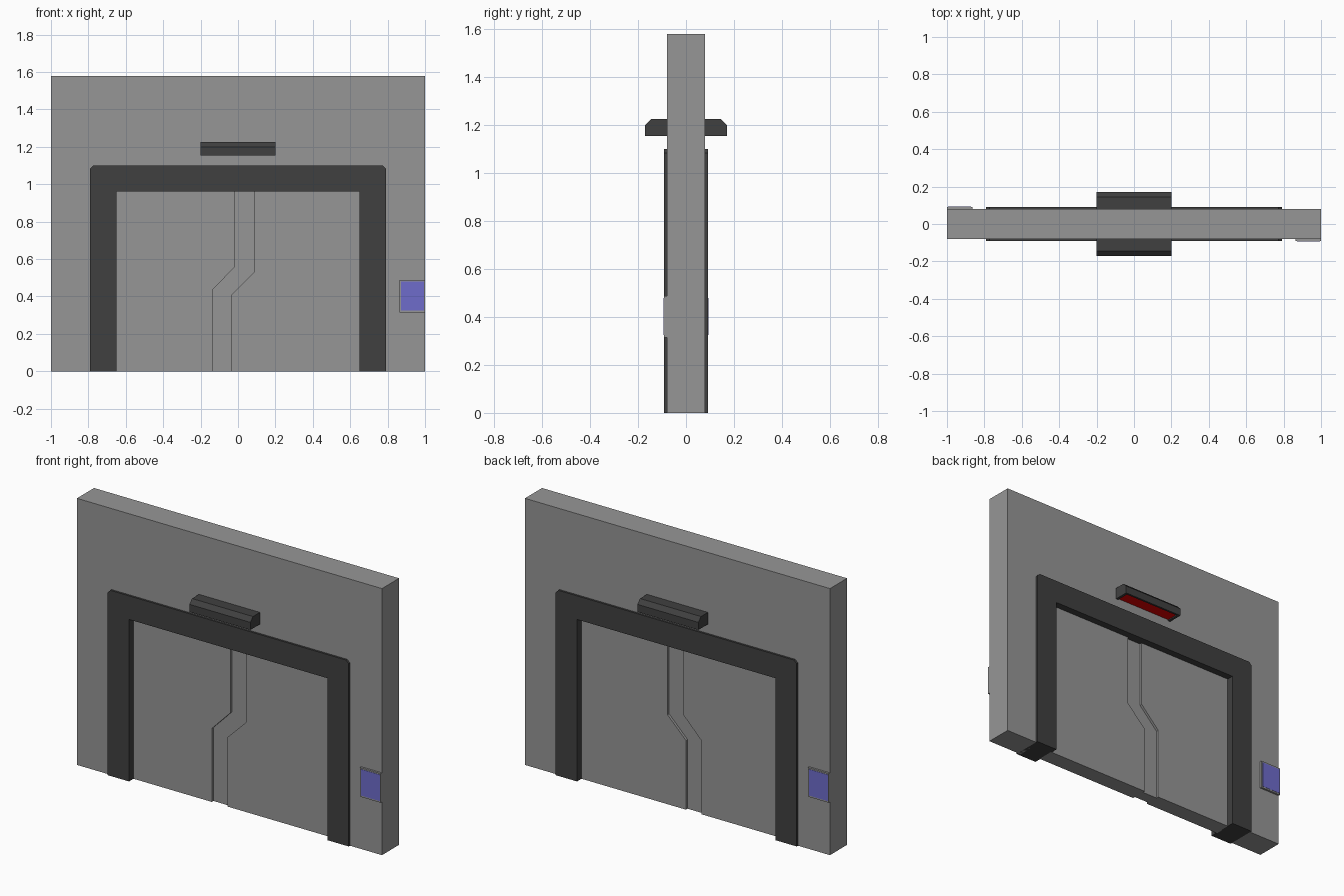
import bpy, bmesh, math
from mathutils import Matrix

if "Cube" in bpy.data.objects:
    bpy.data.objects.remove(bpy.data.objects["Cube"])


def material(name, rgb):
    m = bpy.data.materials.new(name)
    m.diffuse_color = (*rgb, 1.0)
    m.use_nodes = True
    m.node_tree.nodes["Principled BSDF"].inputs["Base Color"].default_value = m.diffuse_color
    return m


GREY = material("wall_grey", (0.305, 0.305, 0.305))
DARK = material("frame_dark", (0.051, 0.051, 0.051))
BLUE = material("screen_blue", (0.156, 0.15, 0.597))
RED = material("lamp_red", (0.8, 0.0, 0.0))


def extrude(name, points, axis, a, b, mat, turn=0.0):
    """Extrude a profile along y (points are x,z) or x (points are y,z)."""
    def place(p, t):
        return (p[0], t, p[1]) if axis == "y" else (t, p[0], p[1])
    bm = bmesh.new()
    lo = [bm.verts.new(place(p, a)) for p in points]
    hi = [bm.verts.new(place(p, b)) for p in points]
    n = len(points)
    bm.faces.new(lo)
    bm.faces.new(hi[::-1])
    for i in range(n):
        j = (i + 1) % n
        bm.faces.new((lo[i], hi[i], hi[j], lo[j]))
    bmesh.ops.recalc_face_normals(bm, faces=bm.faces)
    bm.transform(Matrix.Rotation(turn, 4, "Z"))
    mesh = bpy.data.meshes.new(name)
    bm.to_mesh(mesh)
    bm.free()
    mesh.materials.append(mat)
    ob = bpy.data.objects.new(name, mesh)
    bpy.context.collection.objects.link(ob)
    return ob


def rect(x0, x1, z0, z1):
    return [(x0, z0), (x1, z0), (x1, z1), (x0, z1)]


# wall with the doorway left open
extrude("wall", [(-1, 0), (-1, 1.58), (1, 1.58), (1, 0), (0.77, 0),
                 (0.77, 1.08), (-0.77, 1.08), (-0.77, 0)],
        "y", -0.08, 0.08, GREY)

# door frame with clipped top corners
extrude("door_frame", [(-0.79, 0), (-0.79, 1.083), (-0.773, 1.10), (0.773, 1.10),
                       (0.79, 1.083), (0.79, 0), (0.65, 0), (0.65, 0.96),
                       (-0.65, 0.96), (-0.65, 0)],
        "y", -0.092, 0.092, DARK)

# two door leaves with a sunken zigzag strip between them
left_edge = [(-0.137, 0), (-0.137, 0.435), (-0.015, 0.56), (-0.015, 0.965)]
right_edge = [(-0.035, 0), (-0.035, 0.41), (0.086, 0.53), (0.086, 0.965)]
extrude("door_leaf_left", left_edge + [(-0.655, 0.965), (-0.655, 0)],
        "y", -0.05, 0.05, GREY)
extrude("door_leaf_right", right_edge + [(0.655, 0.965), (0.655, 0)],
        "y", -0.05, 0.05, GREY)
extrude("door_centre_strip", left_edge + right_edge[::-1],
        "y", -0.035, 0.035, GREY)

# lamp and control panel on each face, turned half way round for the back
for side, turn in (("front", 0.0), ("back", math.pi)):
    # lamp housing, hollow underneath
    outer = [(-0.08, 1.225), (-0.145, 1.225), (-0.17, 1.20), (-0.17, 1.155)]
    inner = [(-0.158, 1.155), (-0.158, 1.195), (-0.14, 1.213), (-0.08, 1.213)]
    extrude(f"lamp_cover_{side}", outer + inner, "x", -0.19, 0.19, DARK, turn)
    for end, x0, x1 in (("left", -0.20, -0.185), ("right", 0.185, 0.20)):
        extrude(f"lamp_end_{end}_{side}", outer + [(-0.08, 1.155)],
                "x", x0, x1, DARK, turn)
    extrude(f"lamp_light_{side}", rect(-0.16, -0.08, 1.162, 1.17),
            "x", -0.187, 0.187, RED, turn)

    # control panel and its screen
    extrude(f"panel_base_{side}", rect(0.863, 1.0, 0.315, 0.488),
            "y", -0.092, -0.08, GREY, turn)
    extrude(f"panel_screen_{side}", rect(0.872, 0.995, 0.324, 0.48),
            "y", -0.0935, -0.088, BLUE, turn)
